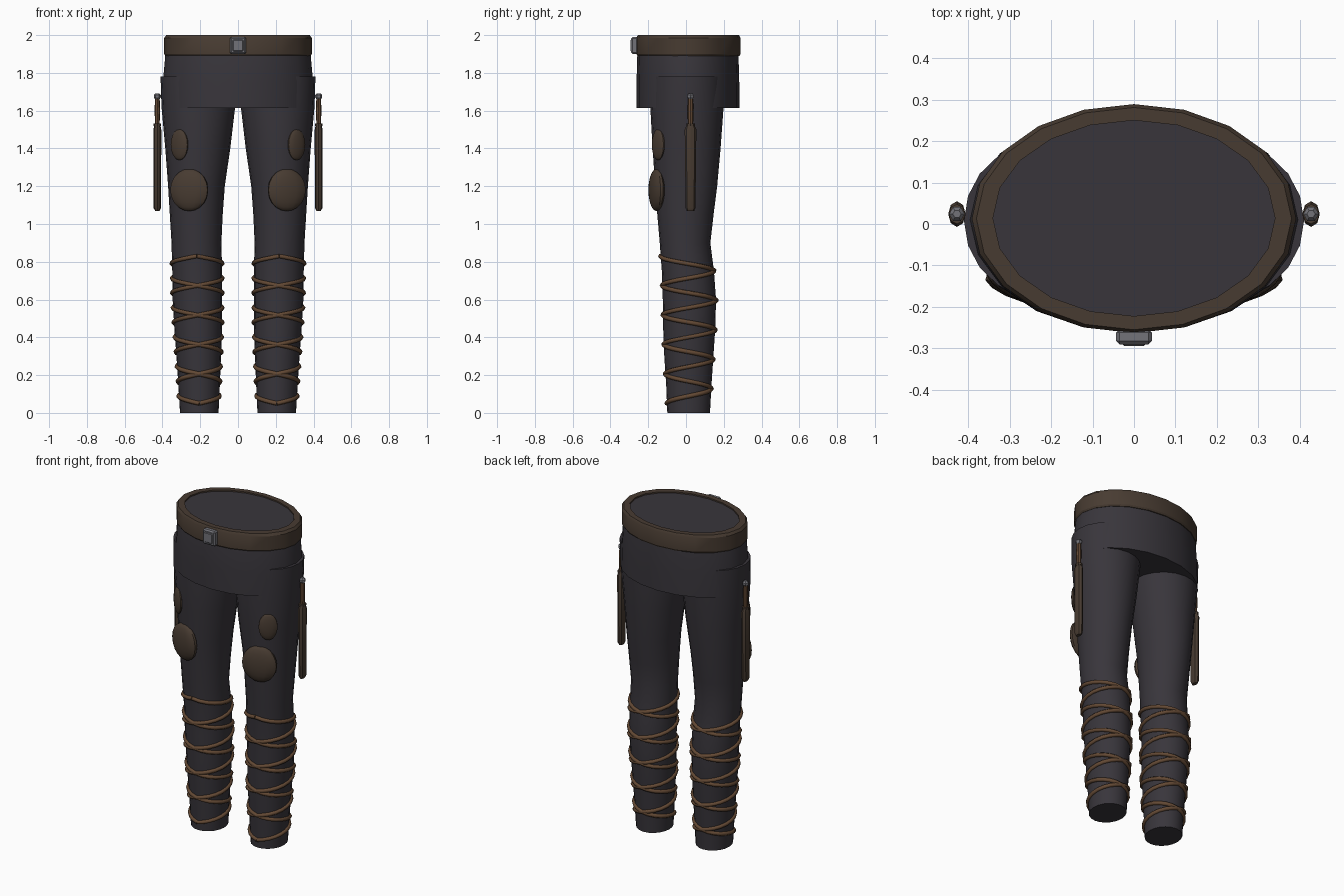
import bpy, bmesh
from math import pi, sin, cos, radians, atan2
from mathutils import Matrix, Vector

if "Cube" in bpy.data.objects:
    bpy.data.objects.remove(bpy.data.objects["Cube"])


def material(name, rgb):
    m = bpy.data.materials.new(name)
    m.diffuse_color = (*rgb, 1)
    m.use_nodes = True
    m.node_tree.nodes["Principled BSDF"].inputs["Base Color"].default_value = m.diffuse_color
    return m


CLOTH = material("dark_cloth", (0.040, 0.036, 0.044))
LEATHER = material("brown_leather", (0.064, 0.044, 0.031))
STRAP = material("tan_strap", (0.125, 0.066, 0.034))
METAL = material("grey_metal", (0.17, 0.17, 0.19))


def finish(name, bm, mat, angle=40):
    bmesh.ops.recalc_face_normals(bm, faces=bm.faces)
    me = bpy.data.meshes.new(name)
    bm.to_mesh(me)
    bm.free()
    ob = bpy.data.objects.new(name, me)
    bpy.context.collection.objects.link(ob)
    me.materials.append(mat)
    if angle:
        bpy.ops.object.select_all(action='DESELECT')
        ob.select_set(True)
        bpy.context.view_layer.objects.active = ob
        bpy.ops.object.shade_smooth_by_angle(angle=radians(angle))
    return ob


def loft(name, rings, mat, sides=20, caps=True, angle=40):
    """Skin elliptical rings given as (z, cx, rx, cy, ry)."""
    bm = bmesh.new()
    loops = []
    for z, cx, rx, cy, ry in rings:
        loops.append([bm.verts.new((cx + rx * cos(2 * pi * i / sides),
                                    cy + ry * sin(2 * pi * i / sides), z))
                      for i in range(sides)])
    pairs = list(zip(loops, loops[1:]))
    if not caps:
        pairs.append((loops[-1], loops[0]))
    for a, b in pairs:
        for i in range(sides):
            j = (i + 1) % sides
            bm.faces.new((a[i], a[j], b[j], b[i]))
    if caps:
        bm.faces.new(loops[0])
        bm.faces.new(loops[-1])
    return finish(name, bm, mat, angle)


# leg profile: z, centre x, radius x, centre y, radius y
LEG = [(0, .205, .102, .014, .113), (.15, .206, .110, .015, .120),
       (.3, .208, .118, .015, .130), (.45, .211, .126, .017, .138),
       (.6, .215, .131, .018, .141), (.75, .216, .132, .010, .138),
       (.9, .220, .132, -.005, .134), (1.05, .221, .140, -.003, .149),
       (1.2, .220, .150, .001, .164), (1.4, .213, .172, .003, .180),
       (1.62, .210, .195, .005, .194), (1.78, .210, .200, .008, .193)]


def leg_at(z):
    for a, b in zip(LEG, LEG[1:]):
        if z <= b[0]:
            t = (z - a[0]) / (b[0] - a[0])
            return [p + (q - p) * t for p, q in zip(a[1:], b[1:])]
    return LEG[-1][1:]


def pad(name, s, x, z, size):
    """Flattened leather dome lying on the front of the thigh."""
    cx, rx, cy, ry = leg_at(z)
    u = (x - cx) / rx
    v = -(1 - u * u) ** 0.5
    turn = atan2(u / rx, -v / ry)
    bm = bmesh.new()
    bmesh.ops.create_uvsphere(bm, u_segments=14, v_segments=10, radius=1)
    bmesh.ops.transform(bm, verts=bm.verts, matrix=(
        Matrix.Translation((s * x, cy + ry * v, z))
        @ Matrix.Rotation(s * turn, 4, 'Z') @ Matrix.Diagonal((*size, 1))))
    finish(name, bm, LEATHER)


def strap(name, s, hand):
    """Helical lacing down the calf, starting at the front."""
    n, turns = 20, 5
    cu = bpy.data.curves.new(name, 'CURVE')
    cu.dimensions = '3D'
    cu.bevel_depth, cu.bevel_resolution, cu.use_fill_caps = 0.012, 1, True
    sp = cu.splines.new('POLY')
    sp.points.add(n * turns)
    for i, p in enumerate(sp.points):
        z = 0.83 - 0.156 * i / n
        cx, rx, cy, ry = leg_at(z)
        a = -pi / 2 + hand * 2 * pi * i / n
        p.co = (s * (cx + (rx + .002) * cos(a)), cy + (ry + .002) * sin(a), z, 1)
    ob = bpy.data.objects.new(name, cu)
    bpy.context.collection.objects.link(ob)
    cu.materials.append(STRAP)


def box(name, centre, size, mat, bevel):
    bm = bmesh.new()
    bmesh.ops.create_cube(bm, size=1)
    bmesh.ops.scale(bm, vec=size, verts=bm.verts)
    bmesh.ops.translate(bm, vec=centre, verts=bm.verts)
    bmesh.ops.bevel(bm, geom=bm.edges[:], offset=bevel, segments=1, affect='EDGES')
    finish(name, bm, mat, None)


# hips and waistband
loft("hips", [(1.615, 0, .400, .010, .272), (1.75, 0, .398, .010, .272),
              (1.89, 0, .385, .010, .268), (1.992, 0, .365, .013, .255)], CLOTH)
loft("belt", [(1.89, 0, .34, .014, .236), (1.89, 0, .385, .013, .270),
              (1.90, 0, .391, .013, .276), (1.985, 0, .391, .013, .276),
              (2.0, 0, .380, .013, .268), (2.0, 0, .34, .014, .236)],
     LEATHER, caps=False, angle=30)

# buckle: plate with raised centre
box("buckle", (0, -.272, 1.945), (.086, .036, .092), METAL, .008)
box("buckle_face", (0, -.287, 1.945), (.056, .014, .062), METAL, .004)

for s, side in ((1, "left"), (-1, "right")):
    # leg
    loft(side + "_leg", [(z, s * cx, rx, cy, ry) for z, cx, rx, cy, ry in LEG], CLOTH)
    # knee pad and thigh patch
    pad(side + "_knee_pad", s, .258, 1.18, (.105, .034, .112))
    pad(side + "_thigh_patch", s, .31, 1.42, (.055, .018, .082))
    # crossed calf lacing
    strap(side + "_lacing_a", s, 1)
    strap(side + "_lacing_b", s, -1)
    # dagger in sheath on the outer thigh
    x, y = s * .427, .024
    loft(side + "_sheath", [(1.07, x, .012, y, .020), (1.085, x, .020, y, .026),
                            (1.50, x, .021, y, .031), (1.522, x, .016, y, .022)],
         LEATHER, sides=8, angle=30)
    loft(side + "_dagger_guard", [(1.518, x, .020, y, .024), (1.532, x, .020, y, .024)],
         LEATHER, sides=8, angle=30)
    loft(side + "_dagger_grip", [(1.53, x, .012, y, .014), (1.60, x, .015, y, .016),
                                 (1.67, x, .012, y, .013)], STRAP, sides=8)
    loft(side + "_dagger_pommel", [(1.66, x, .012, y, .012), (1.672, x, .019, y, .019),
                                   (1.682, x, .019, y, .019), (1.692, x, .010, y, .010)],
         METAL, sides=6, angle=None)
